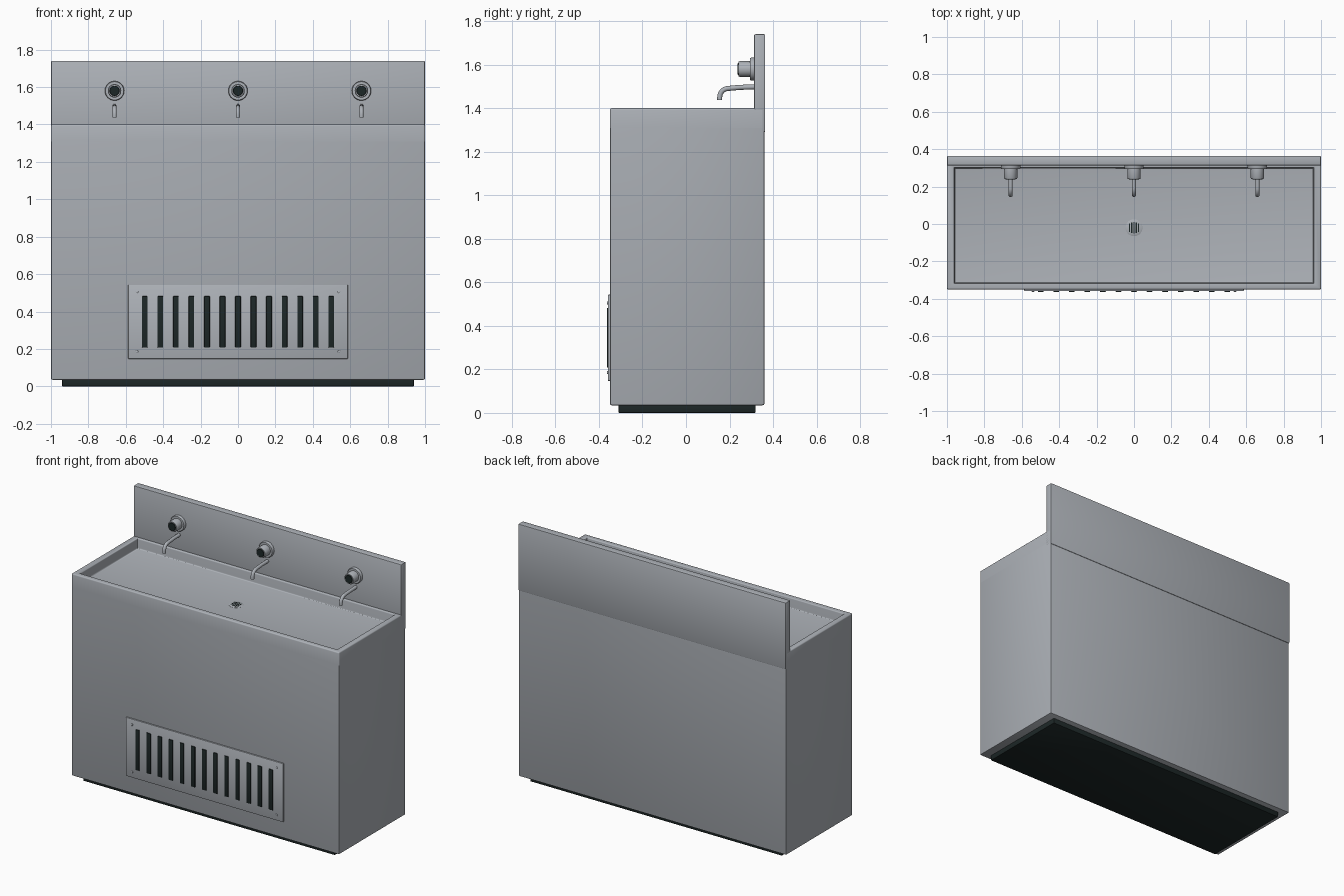
import bpy, bmesh, math
from mathutils import Matrix, Vector

if "Cube" in bpy.data.objects:
    bpy.data.objects.remove(bpy.data.objects["Cube"])


def material(name, rgb):
    m = bpy.data.materials.new(name)
    m.diffuse_color = (*rgb, 1)
    m.use_nodes = True
    m.node_tree.nodes["Principled BSDF"].inputs["Base Color"].default_value = m.diffuse_color
    return m


STEEL = material("brushed_steel", (0.42, 0.445, 0.48))
DARK = material("dark_rubber", (0.012, 0.02, 0.02))


def finish(name, bm, mat):
    bmesh.ops.recalc_face_normals(bm, faces=bm.faces)
    me = bpy.data.meshes.new(name)
    bm.to_mesh(me)
    bm.free()
    ob = bpy.data.objects.new(name, me)
    bpy.context.collection.objects.link(ob)
    me.materials.append(mat)
    bpy.ops.object.select_all(action='DESELECT')
    ob.select_set(True)
    bpy.context.view_layer.objects.active = ob
    bpy.ops.object.shade_smooth_by_angle(angle=math.radians(40))
    return ob


def box_mesh(lo, hi):
    lo, hi = Vector(lo), Vector(hi)
    bm = bmesh.new()
    bmesh.ops.create_cube(bm, size=1)
    size = hi - lo
    for v in bm.verts:
        v.co = Vector([v.co[i] * size[i] for i in range(3)]) + (lo + hi) / 2
    return bm


def round_edges(bm, width, skip_z=None, segments=2):
    edges = [e for e in bm.edges
             if skip_z is None or any(abs(v.co.z - skip_z) > 1e-4 for v in e.verts)]
    bmesh.ops.bevel(bm, geom=edges, offset=width, segments=segments,
                    profile=0.5, affect='EDGES')


def box(name, lo, hi, mat, bevel=0.0, skip_z=None):
    bm = box_mesh(lo, hi)
    if bevel:
        round_edges(bm, bevel, skip_z)
    return finish(name, bm, mat)


def lathe(name, profile, origin, axis, mat, sides=32):
    """Spin (radius, distance) pairs around an axis starting at origin."""
    bm = bmesh.new()
    rings = []
    for r, d in profile:
        rings.append([bm.verts.new((r * math.cos(2 * math.pi * i / sides),
                                    r * math.sin(2 * math.pi * i / sides), d))
                      for i in range(sides)])
    for a, b in zip(rings, rings[1:]):
        for i in range(sides):
            j = (i + 1) % sides
            bm.faces.new((a[i], a[j], b[j], b[i]))
    bm.faces.new(rings[0])
    bm.faces.new(rings[-1])
    rot = Vector((0, 0, 1)).rotation_difference(Vector(axis)).to_matrix().to_4x4()
    bm.transform(Matrix.Translation(origin) @ rot)
    return finish(name, bm, mat)


def tube(name, path, radius, mat, sides=16):
    """Sweep a circle along a path lying in a plane of constant x."""
    bm = bmesh.new()
    pts = [Vector(p) for p in path]
    side = Vector((1, 0, 0))
    rings = []
    for k, p in enumerate(pts):
        t = (pts[min(k + 1, len(pts) - 1)] - pts[max(k - 1, 0)]).normalized()
        up = t.cross(side)
        rings.append([bm.verts.new(p + radius * (math.cos(a) * side + math.sin(a) * up))
                      for a in (2 * math.pi * i / sides for i in range(sides))])
    for a, b in zip(rings, rings[1:]):
        for i in range(sides):
            j = (i + 1) % sides
            bm.faces.new((a[i], a[j], b[j], b[i]))
    bm.faces.new(rings[0])
    bm.faces.new(rings[-1])
    return finish(name, bm, mat)


# Plinth and cabinet
box("plinth", (-0.94, -0.31, 0), (0.94, 0.32, 0.045), DARK, 0.004)
box("cabinet", (-1, -0.35, 0.035), (1, 0.36, 1.31), STEEL, 0.008, skip_z=1.31)

# Basin: block with a sunken rectangular well
bm = box_mesh((-1, -0.35, 1.31), (1, 0.36, 1.40))
top = max(bm.faces, key=lambda f: f.calc_center_median().z)
bmesh.ops.inset_region(bm, faces=[top], thickness=0.04)
for v in top.verts:
    v.co.x = math.copysign(0.96, v.co.x)
    v.co.y = -0.315 if v.co.y < 0 else 0.30
rim_verts = set(top.verts)
well = bmesh.ops.extrude_face_region(bm, geom=[top])["geom"]
bmesh.ops.delete(bm, geom=[top], context='FACES_ONLY')
for v in well:
    if isinstance(v, bmesh.types.BMVert):
        v.co.z = 1.33
edges = [e for e in bm.edges
         if any(abs(v.co.z - 1.31) > 1e-4 for v in e.verts)
         and (len(e.link_faces) == 2 and e.calc_face_angle(0) > 0.5)]
bmesh.ops.bevel(bm, geom=edges, offset=0.008, segments=3, profile=0.5, affect='EDGES')
finish("basin", bm, STEEL)

# Splashback
box("splashback", (-1, 0.313, 1.29), (1, 0.364, 1.74), STEEL, 0.006)

# Drain with slots
lathe("drain", [(0.045, 0), (0.045, 0.002), (0.041, 0.004)],
      (0, -0.02, 1.329), (0, 0, 1), STEEL)
for i in range(-2, 3):
    half = 0.03 - 0.003 * abs(i)
    box("drain_slot", (i * 0.012 - 0.0035, -0.02 - half, 1.331),
        (i * 0.012 + 0.0035, -0.02 + half, 1.3338), DARK)

# Spouts and push buttons
for x in (-0.66, 0, 0.66):
    bend = [(x, 0.195 - 0.04 * math.sin(a), 1.451 + 0.04 * math.cos(a))
            for a in (math.radians(10 * k) for k in range(10))]
    tube("spout", [(x, 0.315, 1.498), (x, 0.25, 1.496)] + bend + [(x, 0.155, 1.437)],
         0.0115, STEEL)
    lathe("button_body", [(0.052, 0), (0.052, 0.016), (0.049, 0.02), (0.036, 0.02),
                          (0.036, 0.068), (0.033, 0.073), (0.027, 0.073)],
          (x, 0.314, 1.58), (0, -1, 0), STEEL)
    lathe("button_face", [(0.027, 0), (0.027, 0.003), (0.025, 0.005)],
          (x, 0.242, 1.58), (0, -1, 0), DARK)

# Ventilation grille with slots and screws
box("grille_plate", (-0.587, -0.359, 0.147), (0.587, -0.345, 0.543), STEEL, 0.003)
for i in range(-6, 7):
    x = i * 0.083
    box("grille_slot", (x - 0.015, -0.364, 0.208), (x + 0.015, -0.355, 0.482), DARK, 0.003)
for x in (-0.54, 0.54):
    for z in (0.185, 0.505):
        lathe("screw", [(0.007, 0), (0.007, 0.005), (0.004, 0.007)],
              (x, -0.357, z), (0, -1, 0), STEEL, 12)
